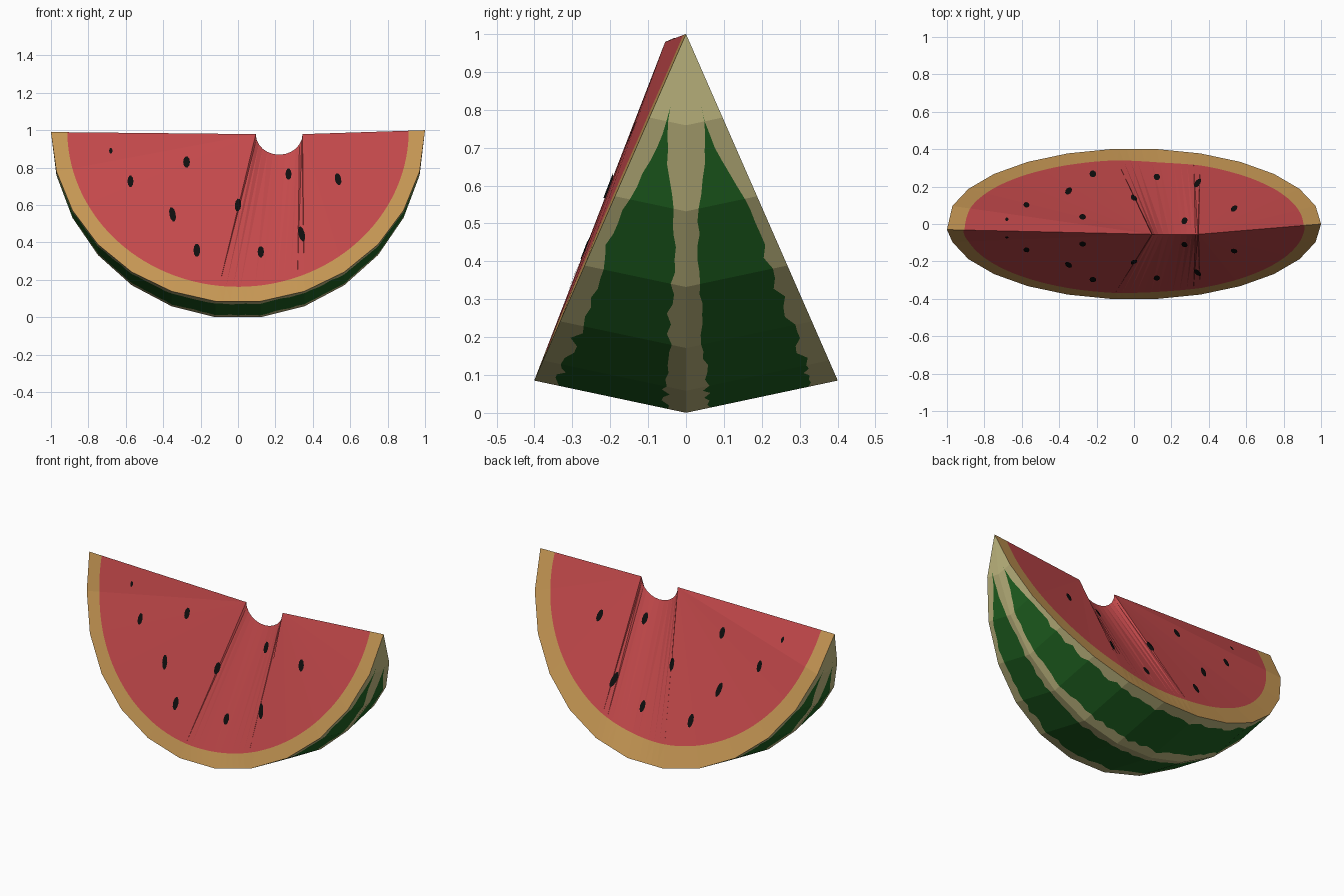
import bpy, bmesh, math, random
from mathutils import Vector
from mathutils.bvhtree import BVHTree

if "Cube" in bpy.data.objects:
    bpy.data.objects.remove(bpy.data.objects["Cube"])

random.seed(4)


def srgb(name, r, g, b):
    m = bpy.data.materials.new(name)
    m.diffuse_color = [((c / 255 + 0.055) / 1.055) ** 2.4 for c in (r, g, b)] + [1]
    m.use_nodes = True
    m.node_tree.nodes["Principled BSDF"].inputs["Base Color"].default_value = m.diffuse_color
    return m


RED = srgb("red_flesh", 196, 73, 75)
TAN = srgb("tan_rind", 198, 151, 84)
PALE = srgb("pale_skin", 192, 184, 128)
GREEN = srgb("green_stripe", 32, 100, 34)
BLACK = srgb("black_seed", 14, 14, 14)

SEG, SUB = 13, 6                    # facets along the rind, samples per facet
N = SEG * SUB
TH = math.radians(23.8)             # half opening angle of the wedge


def add_face(bm, cache, pts, mat):
    """Add a face, sharing vertices and skipping collapsed corners."""
    vs = []
    for p in pts:
        k = tuple(round(c, 4) for c in p)
        if k not in cache:
            cache[k] = bm.verts.new(p)
        if cache[k] not in vs:
            vs.append(cache[k])
    if len(vs) > 2 and not bm.faces.get(vs):
        bm.faces.new(vs).material_index = mat


def finish(bm, name, mats, outward):
    """Turn faces outward, then make the object."""
    bm.normal_update()
    wrong = [f for f in bm.faces if f.normal.dot(outward(f.calc_center_median())) < 0]
    if wrong:
        bmesh.ops.reverse_faces(bm, faces=wrong)
    me = bpy.data.meshes.new(name)
    bm.to_mesh(me)
    bm.free()
    for m in mats:
        me.materials.append(m)
    ob = bpy.data.objects.new(name, me)
    bpy.context.collection.objects.link(ob)
    return ob


def corner(i, th):
    """Rind corner i of 0..SEG on the meridian th."""
    if i == 0:
        return Vector((-1, -0.03, 0.99))
    if i == SEG:
        return Vector((1, 0, 1))
    a = -math.pi / 2 + math.pi * i / SEG
    d = math.cos(a)
    return Vector((math.sin(a), d * math.sin(th), 1 - d * math.cos(th) / 0.993))


def meridian(j, th):
    i, k = divmod(j, SUB)
    if k == 0:
        return corner(i, th)
    return corner(i, th).lerp(corner(i + 1, th), k / SUB)


# Outer skin: pale with one ragged green stripe on each half
bm, cache = bmesh.new(), {}
for side in (-1, 1):
    rows = []
    for j in range(N + 1):
        d = math.cos(-math.pi / 2 + math.pi * j / N)
        taper = 1 - min(1, max(0, (d - 0.23) / 0.27))
        lo = 0.14 + 0.37 * taper
        hi = 0.84 - 0.33 * taper
        if taper < 1:
            lo += random.uniform(-0.03, 0.03) * (1 - 0.6 * taper)
            hi += random.uniform(-0.04, 0.04) * (1 - 0.6 * taper)
        keel, rim = meridian(j, 0), meridian(j, side * TH)
        rows.append([keel.lerp(rim, u) for u in (0, lo, max(lo, hi), 1)])
    for a, b in zip(rows, rows[1:]):
        for k in range(3):
            add_face(bm, cache, (a[k], b[k], b[k + 1], a[k + 1]), int(k == 1))
finish(bm, "outer_skin", (PALE, GREEN), lambda c: c - Vector((0, 0, 1)))


def hub(j):
    """Ridge point facing rim sample j: bite corners, or along the bite arc."""
    t = min(1, max(0, (j - 6 * SUB) / (2 * SUB)))
    a = math.pi * t
    return Vector((0.22 - 0.125 * math.cos(a), -0.055, 0.979 - 0.11 * math.sin(a)))


def flesh_edge(rim, h, side):
    """Point between rim and hub where the flesh begins."""
    lo, hi = 0.0, 1.0
    for _ in range(25):
        s = (lo + hi) / 2
        p = rim.lerp(h, s)
        r = math.hypot(p.x, (1 - p.z) / 0.917)
        want = 0.913 - (0.04 * (1 - p.x ** 2) if side > 0 else 0)
        lo, hi = (s, hi) if r > want else (lo, s)
    return rim.lerp(h, lo)


# Seeds: x, z, half width, half height, tilt
SEEDS = [(-.68, .89, .009, .016, 0), (-.575, .727, .016, .031, 0),
         (-.275, .83, .018, .031, 0), (-.35, .55, .017, .04, .2),
         (0, .6, .017, .035, -.1), (.27, .765, .016, .031, 0),
         (.535, .738, .017, .033, .2), (.34, .445, .017, .042, .25),
         (-.22, .358, .018, .036, 0), (.122, .35, .017, .031, 0)]

for side, label in ((-1, "front"), (1, "back")):
    # Cut face: tan rind band and red flesh running up to the bitten ridge
    bm, cache = bmesh.new(), {}
    cols = []
    for j in range(N + 1):
        rim, h = meridian(j, side * TH), hub(j)
        cols.append((rim, flesh_edge(rim, h, side), h))
    for a, b in zip(cols, cols[1:]):
        for k in range(2):
            add_face(bm, cache, (a[k], b[k], b[k + 1], a[k + 1]), k)
    bmesh.ops.triangulate(bm, faces=bm.faces[:])
    tree = BVHTree.FromBMesh(bm)
    facing = lambda c, s=side: Vector((0, s, 0))
    finish(bm, label + "_cut_face", (TAN, RED), facing)

    # Seeds: thin black plates projected onto the cut face
    bm = bmesh.new()
    for x, z, w, hgt, tilt in SEEDS:
        ring = [(0, 0)] + [(w * math.cos(k * math.pi / 5), hgt * math.sin(k * math.pi / 5))
                           for k in range(10)]
        vs = []
        for u, v in ring:
            px = x + u * math.cos(tilt) - v * math.sin(tilt)
            pz = z + u * math.sin(tilt) + v * math.cos(tilt)
            hit = tree.ray_cast(Vector((px, side * 3, pz)), Vector((0, -side, 0)))[0]
            if hit:
                vs.append(bm.verts.new(hit + Vector((0, side * 0.004, 0))))
        for k in range(1, len(vs)):
            bm.faces.new((vs[0], vs[k], vs[k % (len(vs) - 1) + 1]))
    finish(bm, label + "_seeds", (BLACK,), facing)
